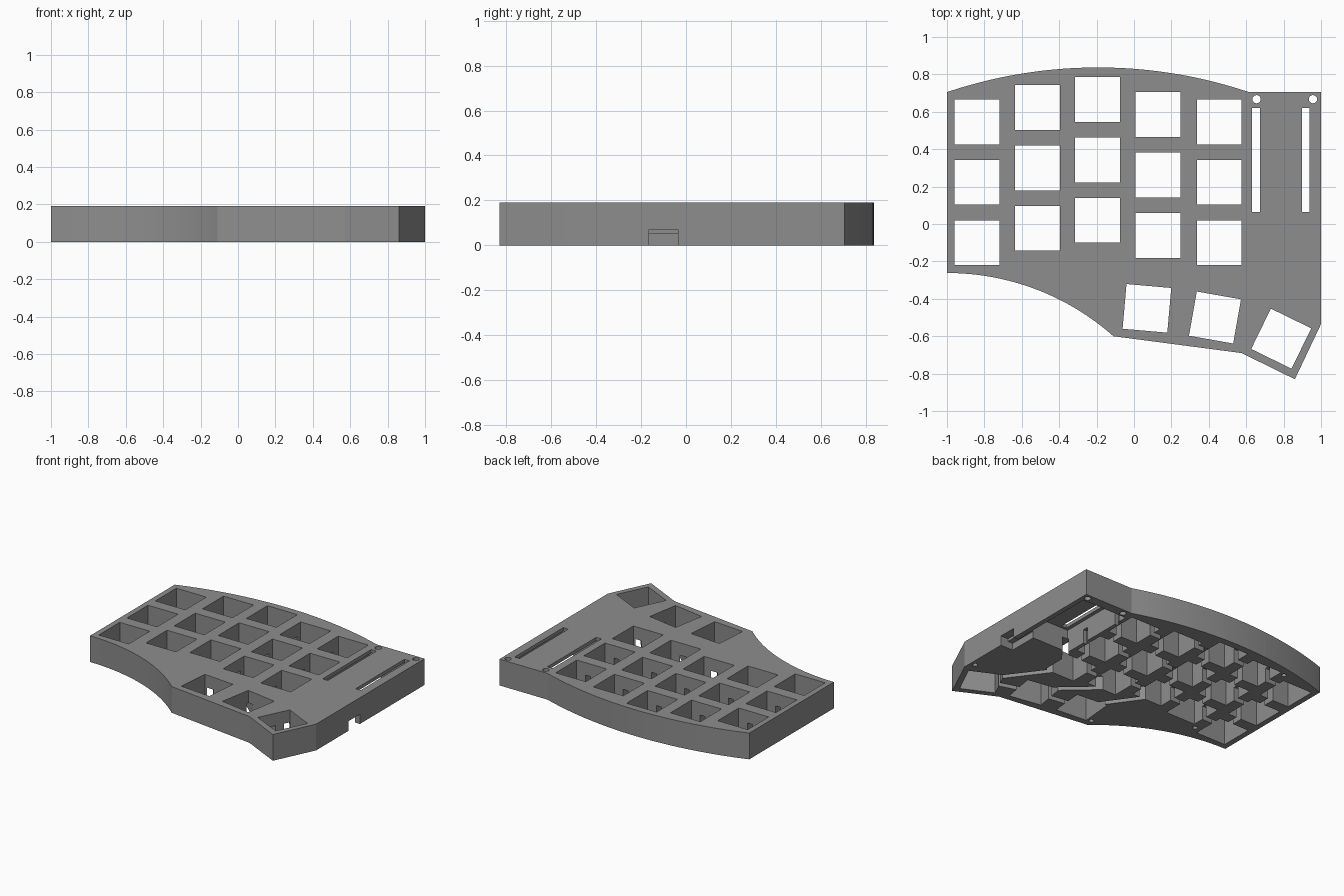
import bpy, bmesh, math
from mathutils import Matrix, Vector

if "Cube" in bpy.data.objects:
    bpy.data.objects.remove(bpy.data.objects["Cube"])

H = 0.19          # case height
KEY = 0.24        # key opening

mat = bpy.data.materials.new("mid_grey")
mat.diffuse_color = (0.27, 0.27, 0.27, 1)
mat.use_nodes = True
mat.node_tree.nodes["Principled BSDF"].inputs["Base Color"].default_value = mat.diffuse_color


def prism(name, pts, z0, z1):
    """Extrude a closed xy outline from z0 to z1."""
    bm = bmesh.new()
    face = bm.faces.new([bm.verts.new((x, y, z0)) for x, y in pts])
    ext = bmesh.ops.extrude_face_region(bm, geom=[face])
    bmesh.ops.translate(bm, vec=(0, 0, z1 - z0),
                        verts=[v for v in ext["geom"] if isinstance(v, bmesh.types.BMVert)])
    bmesh.ops.recalc_face_normals(bm, faces=bm.faces)
    me = bpy.data.meshes.new(name)
    bm.to_mesh(me)
    bm.free()
    ob = bpy.data.objects.new(name, me)
    bpy.context.collection.objects.link(ob)
    return ob


def arc(cx, cy, r, a0, a1, n):
    return [(cx + r * math.cos(a0 + (a1 - a0) * i / n),
             cy + r * math.sin(a0 + (a1 - a0) * i / n)) for i in range(n + 1)]


def cut(pts, z0, z1):
    """Subtract an extruded outline from the case."""
    tool = prism("cutter", pts, z0, z1)
    tool.hide_render = True
    mod = case.modifiers.new("cut", "BOOLEAN")
    mod.operation, mod.solver, mod.object = "DIFFERENCE", "EXACT", tool
    bpy.context.view_layer.objects.active = case
    bpy.ops.object.modifier_apply(modifier=mod.name)
    bpy.data.objects.remove(tool)


def rect(x0, x1, y0, y1):
    return [(x0, y0), (x1, y0), (x1, y1), (x0, y1)]


def square(cx, cy, deg):
    rot = Matrix.Rotation(math.radians(deg), 2)
    return [tuple(rot @ Vector(p) + Vector((cx, cy)))
            for p in rect(-KEY / 2, KEY / 2, -KEY / 2, KEY / 2)]


def channel(a, b, width=0.04, height=0.1):
    """Wire channel in the underside between two points."""
    a, b = Vector(a), Vector(b)
    side = (b - a).orthogonal().normalized() * width / 2
    cut([tuple(p) for p in (a - side, b - side, b + side, a + side)], -0.05, height)


# Case outline: bowed back edge, straight right side, curved palm cut-out
half, rise = 0.8075, 0.132
r1 = (half ** 2 + rise ** 2) / (2 * rise)
s1 = math.asin(half / r1)
back = arc(-0.1925, 0.837 - r1, r1, math.pi / 2 + s1, math.pi / 2 - s1, 40)
dx, dy = 0.89, 0.338
r2 = (dx ** 2 + dy ** 2) / (2 * dy)
palm = arc(-1, -0.262 - r2, r2, math.pi / 2 - math.asin(dx / r2), math.pi / 2, 32)
outline = back + [(1, 0.705), (1, -0.535), (0.86, -0.83), (0.575, -0.69)] + palm
case = prism("keyboard_case", outline, 0, H)
case.data.materials.append(mat)

# Main key openings, staggered columns
cols = [(-0.84, 0.546), (-0.516, 0.623), (-0.195, 0.666), (0.128, 0.585), (0.456, 0.546)]
PITCH = 0.323
for x, top in cols:
    for row in range(3):
        cut(square(x, top - row * PITCH, 0), -0.1, 0.3)

# Thumb key openings
thumbs = [(0.069, -0.451, -5), (0.433, -0.5, -10), (0.787, -0.613, -26)]
for t in thumbs:
    cut(square(*t), -0.1, 0.3)

# Column wire channels, one between each pair of rows
for x, top in cols:
    for row in range(2):
        y = top - row * PITCH
        channel((x + 0.03, y - 0.1), (x + 0.03, y - PITCH + 0.1))

# Row wire channels between neighbouring columns
for (xa, ya), (xb, yb) in zip(cols, cols[1:]):
    for row in range(3):
        mid = (ya + yb) / 2 - row * PITCH + 0.02
        channel((xa + 0.1, mid), (xb - 0.1, mid))

# Thumb wire channels
for a, b in [((0.52, -0.2), (0.76, -0.52)), ((0.12, -0.16), (0.41, -0.42)),
             ((-0.17, -0.08), (0.03, -0.36)), ((0.17, -0.46), (0.33, -0.485)),
             ((0.53, -0.52), (0.69, -0.57))]:
    channel(a, b)

# Controller bay with wire links to the nearest keys
cut(rect(0.605, 0.965, 0.045, 0.635), -0.05, 0.165)
for y in (0.546, 0.225):
    channel((0.55, y), (0.63, y))
channel((0.55, -0.05), (0.65, 0.08))

# Cable passage and side socket notch
cut(rect(0.9, 0.96, -0.165, 0.08), -0.05, 0.05)
cut(rect(0.94, 1.05, -0.165, -0.035), -0.05, 0.07)

# Header slots through the top
for x0, x1 in ((0.632, 0.674), (0.897, 0.937)):
    cut(rect(x0, x1, 0.064, 0.62), 0.1, 0.3)

# Screw holes: two through at the back, the rest blind from below
for x, y, z in [(0.655, 0.667, 0.3), (0.957, 0.667, 0.3), (-0.675, 0.724, 0.12),
                (-0.67, -0.177, 0.12), (-0.092, -0.545, 0.12), (0.964, -0.472, 0.12)]:
    r = 0.022 if z > H else 0.017
    cut(arc(x, y, r, 0, 2 * math.pi * 19 / 20, 19), -0.05, z)
